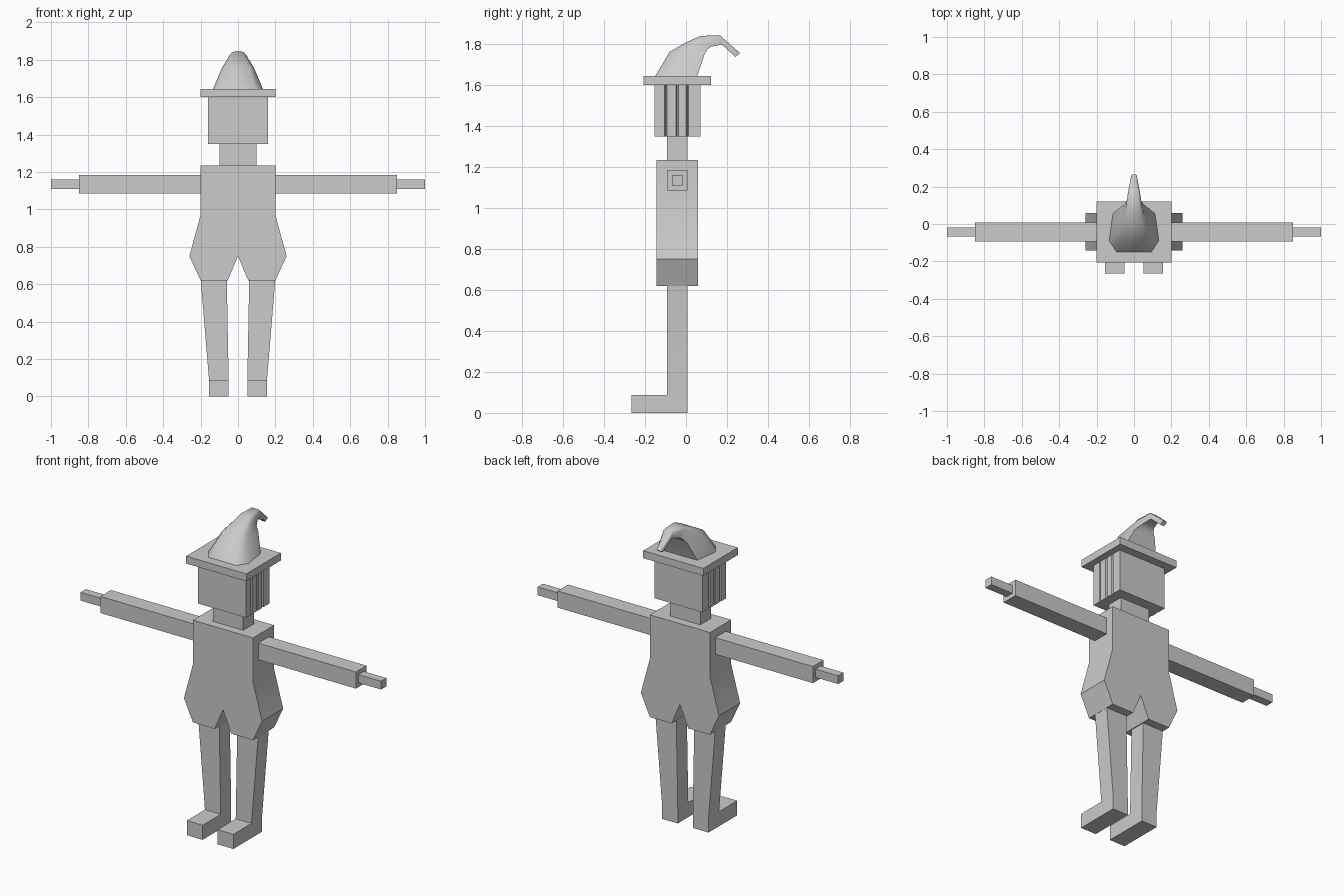
import bpy, bmesh
from mathutils import Vector

old = bpy.data.objects.get("Cube")
if old:
    bpy.data.objects.remove(old, do_unlink=True)

grey = bpy.data.materials.new("plain_grey")
grey.use_nodes = True
grey.diffuse_color = (0.6, 0.6, 0.6, 1)
grey.node_tree.nodes["Principled BSDF"].inputs["Base Color"].default_value = (0.6, 0.6, 0.6, 1)


def loft(name, rings, smooth=0.5):
    """Skin a stack of matching closed rings and cap both ends."""
    bm = bmesh.new()
    loops = [[bm.verts.new(p) for p in ring] for ring in rings]
    n = len(loops[0])
    for a, b in zip(loops, loops[1:]):
        for i in range(n):
            j = (i + 1) % n
            bm.faces.new((a[i], a[j], b[j], b[i]))
    bm.faces.new(loops[0][::-1])
    bm.faces.new(loops[-1])
    bmesh.ops.recalc_face_normals(bm, faces=bm.faces)
    mesh = bpy.data.meshes.new(name)
    bm.to_mesh(mesh)
    bm.free()
    mesh.materials.append(grey)
    obj = bpy.data.objects.new(name, mesh)
    bpy.context.collection.objects.link(obj)
    bpy.ops.object.select_all(action='DESELECT')
    obj.select_set(True)
    bpy.context.view_layer.objects.active = obj
    bpy.ops.object.shade_smooth_by_angle(angle=smooth)
    return obj


def rect(x0, x1, y0, y1, z):
    return [(x0, y0, z), (x1, y0, z), (x1, y1, z), (x0, y1, z)]


def box(name, x0, x1, y0, y1, z0, z1):
    return loft(name, [rect(x0, x1, y0, y1, z) for z in (z0, z1)])


BACK, FRONT = 0.007, -0.093   # depth shared by neck, arms and legs

# Tunic: mirrored front profile with a notch between the legs
half = [(0.2, 1.235), (0.2, 0.97), (0.26, 0.75), (0.2, 0.62), (0.055, 0.62)]
profile = half + [(0, 0.75)] + [(-x, z) for x, z in reversed(half)]
loft("tunic", [[(x, y, z) for x, z in profile] for y in (-0.143, 0.058)])

# Legs, feet, arms and hands
for side, s in (("left", 1), ("right", -1)):
    loft(side + "_leg", [rect(s * 0.05, s * 0.155, FRONT, BACK, 0.05),
                         rect(s * 0.05, s * 0.155, FRONT, BACK, 0.09),
                         rect(s * 0.06, s * 0.2, FRONT, BACK, 0.63)])
    box(side + "_foot", s * 0.05, s * 0.155, -0.265, BACK, 0, 0.088)
    box(side + "_arm", s * 0.19, s * 0.85, FRONT, BACK, 1.085, 1.185)
    box(side + "_hand", s * 0.84, s * 1.0, -0.068, -0.018, 1.11, 1.16)

# Neck and head, the head with fine vertical grooves on its sides
box("neck", -0.1, 0.1, FRONT, BACK, 1.22, 1.36)
edge = [(0.16, -0.153)]
for y in (-0.098, -0.043, 0.007):
    edge += [(0.16, y - 0.006), (0.148, y), (0.16, y + 0.006)]
edge.append((0.16, 0.07))
outline = edge + [(-x, y) for x, y in reversed(edge)]
loft("head", [[(x, y, z) for x, y in outline] for z in (1.35, 1.61)])

# Hat brim
box("hat_brim", -0.2, 0.2, -0.207, 0.121, 1.6, 1.645)

# Hat crown: sections given by front edge, back edge and half width
sections = [((-0.153, 1.64), (0.053, 1.64), 0.135),
            ((-0.08, 1.763), (0.09, 1.75), 0.085),
            ((0.0, 1.808), (0.105, 1.775), 0.06),
            ((0.07, 1.84), (0.125, 1.788), 0.045),
            ((0.165, 1.843), (0.175, 1.798), 0.032),
            ((0.265, 1.755), (0.24, 1.738), 0.015)]
rings = []
for f, b, w in sections:
    front, back = Vector((0, *f)), Vector((0, *b))
    side = Vector((w, 0, 0))
    rings.append([front - side * 0.7, front + side * 0.7,
                  front.lerp(back, 0.3) + side, back + side * 0.85,
                  back - side * 0.85, front.lerp(back, 0.3) - side])
loft("hat_crown", rings, 1.0)
